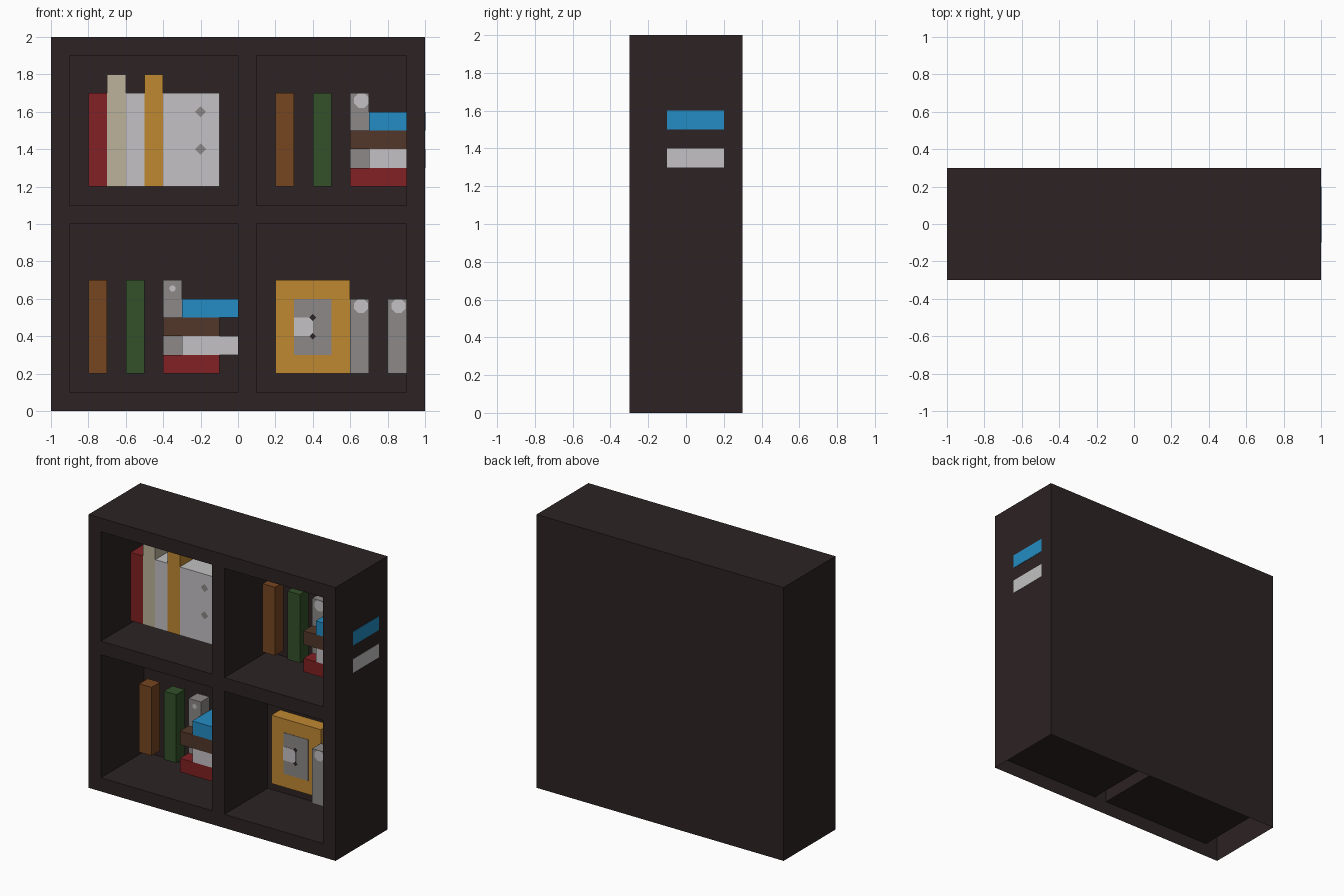
import bpy, bmesh, math
from mathutils import Vector

cube = bpy.data.objects.get("Cube")
if cube:
    bpy.data.objects.remove(cube, do_unlink=True)


def material(name, hex_code):
    srgb = [int(hex_code[i:i + 2], 16) / 255 for i in (0, 2, 4)]
    lin = [c / 12.92 if c < 0.04 else ((c + 0.055) / 1.055) ** 2.4 for c in srgb]
    mat = bpy.data.materials.new(name)
    mat.use_nodes = True
    mat.diffuse_color = (*lin, 1)
    mat.node_tree.nodes["Principled BSDF"].inputs["Base Color"].default_value = (*lin, 1)
    return mat


WOOD = material("dark wood", "2d2323")
BLUE = material("blue", "248cc3")
RED = material("red", "812123")
CREAM = material("cream", "bcb29b")
GOLD = material("gold", "c08832")
WHITE = material("off white", "c3c1c3")
GREY = material("grey", "8c8987")
TAN = material("leather brown", "764520")
GREEN = material("green", "335029")
BROWN = material("deep brown", "523729")


def finish(name, bm, mat):
    mesh = bpy.data.meshes.new(name)
    bm.to_mesh(mesh)
    bm.free()
    mesh.materials.append(mat)
    obj = bpy.data.objects.new(name, mesh)
    bpy.context.collection.objects.link(obj)
    return obj


def box(name, mat, x, y, z):
    """Box given by its (low, high) range on each axis."""
    bm = bmesh.new()
    bmesh.ops.create_cube(bm, size=1)
    for v in bm.verts:
        v.co = Vector([(r[0] + r[1]) / 2 + c * (r[1] - r[0]) for c, r in zip(v.co, (x, y, z))])
    return finish(name, bm, mat)


def plate(name, mat, x, y, z, radius, sides=4):
    """Thin painted mark just in front of a surface at depth y."""
    bm = bmesh.new()
    turn = math.pi / sides if sides > 4 else 0
    ring = [bm.verts.new((x + radius * math.cos(turn + math.tau * i / sides), y - 0.002,
                          z + radius * math.sin(turn + math.tau * i / sides)))
            for i in range(sides)]
    bm.faces.new(ring)
    return finish(name, bm, mat)


# Cabinet: front grid, pockets pushed in, hollow shell open underneath
FRONT, BACK = -0.3, 0.3
xs = (-1, -0.9, 0, 0.1, 0.9, 1)
zs = (0, 0.1, 1, 1.1, 1.9, 2)
bm = bmesh.new()
grid = [[bm.verts.new((x, FRONT, z)) for x in xs] for z in zs]
pockets = []
for r in range(5):
    for c in range(5):
        face = bm.faces.new((grid[r][c], grid[r][c + 1], grid[r + 1][c + 1], grid[r + 1][c]))
        if r in (1, 3) and c in (1, 3):
            pockets.append(face)
rim = [e for e in bm.edges if e.is_boundary and any(v.co.z > 0 for v in e.verts)]
sides = bmesh.ops.extrude_edge_only(bm, edges=rim)["geom"]
for v in sides:
    if isinstance(v, bmesh.types.BMVert):
        v.co.y = BACK
bm.faces.new([bm.verts.new((x, BACK, z)) for x, z in ((1, 0), (-1, 0), (-1, 2), (1, 2))])
pushed = bmesh.ops.extrude_face_region(bm, geom=pockets)["geom"]
for v in pushed:
    if isinstance(v, bmesh.types.BMVert):
        v.co.y = 0.2
for f in pockets:
    if f.is_valid:
        bm.faces.remove(f)
bmesh.ops.remove_doubles(bm, verts=bm.verts, dist=0.0001)
bmesh.ops.recalc_face_normals(bm, faces=bm.faces)
finish("cabinet", bm, WOOD)

DEEP, THIN = (-0.1, 0.2), (0, 0.1)

# Upper left row of tall books
for name, mat, x0, x1, top in (("red_book", RED, -0.8, -0.7, 1.7),
                               ("cream_book", CREAM, -0.7, -0.6, 1.8),
                               ("white_book", WHITE, -0.6, -0.5, 1.7),
                               ("gold_book", GOLD, -0.5, -0.4, 1.8),
                               ("wide_white_book", WHITE, -0.4, -0.1, 1.7)):
    box(name, mat, (x0, x1), DEEP, (1.2, top))
for z in (1.4, 1.6):
    plate("cover_star", GREY, -0.2, -0.1, z, 0.03)

# Matching groups in the lower left and upper right pockets
for label, dx, dz in (("lower", 0, 0), ("upper", 1, 1)):
    low = 0.2 + dz
    for name, mat, x in (("leather_book", TAN, -0.8), ("green_book", GREEN, -0.6),
                         ("grey_book", GREY, -0.4)):
        box(f"{label}_{name}", mat, (x + dx, x + 0.1 + dx), THIN, (low, low + 0.5))
    # Lying stack; alternate books are shifted and reach into the wall
    for i, (name, mat) in enumerate((("red", RED), ("white", WHITE),
                                     ("brown", BROWN), ("blue", BLUE))):
        x = -0.4 + 0.1 * (i % 2) + dx
        end = x + 0.3 + (0.002 if i % 2 else 0)
        box(f"{label}_stacked_{name}_book", mat, (x, end), DEEP,
            (low + 0.1 * i, low + 0.1 * i + 0.1))
plate("lower_grey_book_dot", WHITE, -0.35, 0, 0.655, 0.018, 8)
plate("upper_grey_book_patch", WHITE, 0.66, 0, 1.66, 0.042, 8)

# Framed picture in the lower right pocket
box("picture_frame", GOLD, (0.2, 0.6), (0.1, 0.2), (0.2, 0.7))
box("picture_panel", GREY, (0.3, 0.5), (0.097, 0.1), (0.3, 0.6))
box("picture_square", WHITE, (0.3, 0.4), (0.094, 0.097), (0.4, 0.5))
for z in (0.4, 0.5):
    plate("picture_mark", WOOD, 0.4, 0.094, z, 0.018)

# Grey books beside the picture
for x in (0.6, 0.8):
    box("short_grey_book", GREY, (x, x + 0.1), THIN, (0.2, 0.6))
    plate("short_grey_book_patch", WHITE, x + 0.058, 0, 0.562, 0.04, 8)
